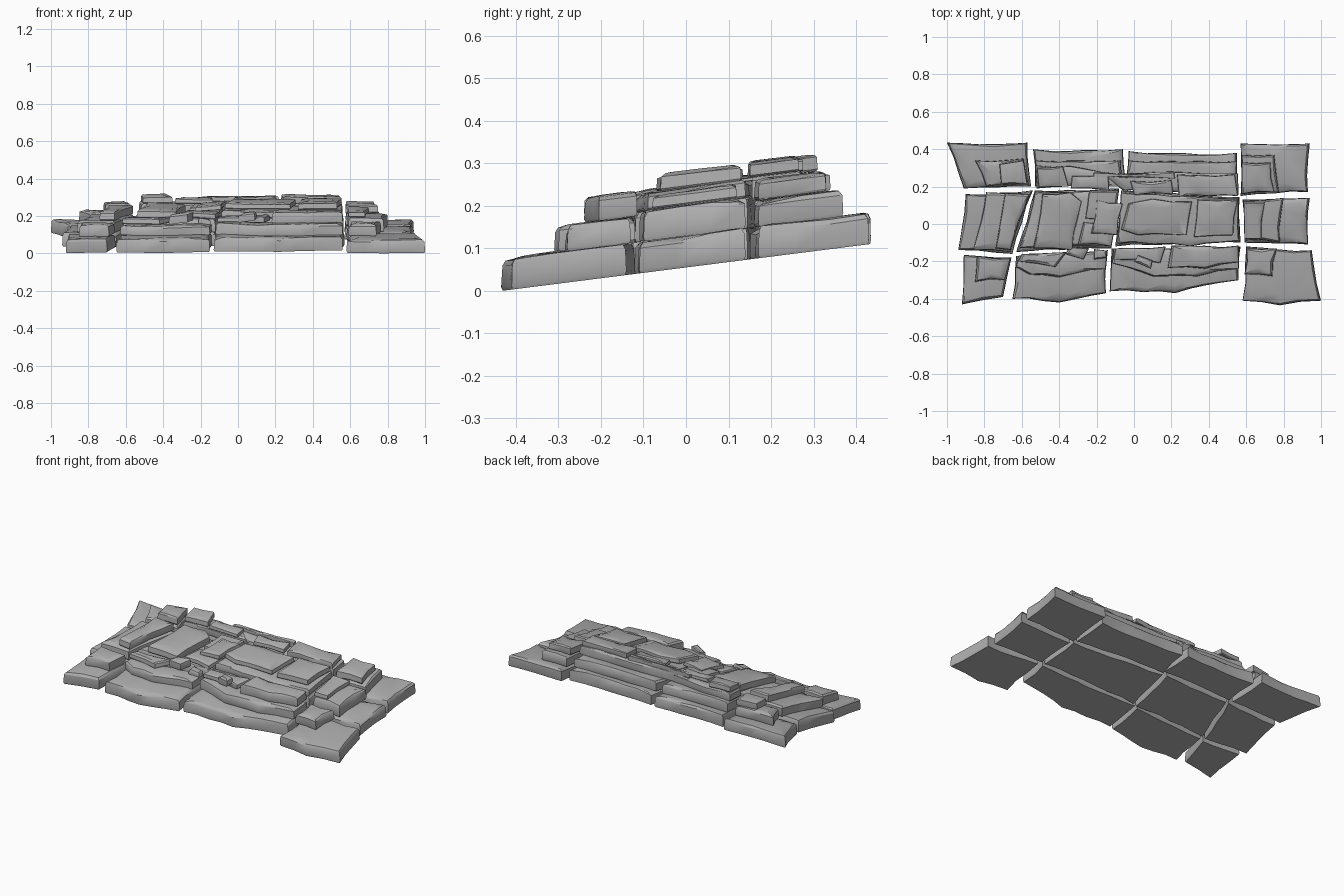
import bpy, bmesh, math, random
from mathutils import Vector, noise

random.seed(4)
SLOPE = 0.127                      # the whole pile leans up towards the back

stone_mat = bpy.data.materials.new("grey_stone")
stone_mat.diffuse_color = (0.42, 0.42, 0.42, 1)


def ground(y):
    return SLOPE * (y + 0.435)


def stone(name, pts, low, high, rough=0.006, lean=0.0):
    """Chipped slab: outline of (x, y) corners between two heights above the slope."""
    pts = [Vector((x, y, 0)) for x, y in pts]
    area = sum(a.x * b.y - b.x * a.y for a, b in zip(pts, pts[1:] + pts[:1]))
    if area < 0:
        pts.reverse()
    mid = sum(pts, Vector()) / len(pts)
    outline = []
    for a, b in zip(pts, pts[1:] + pts[:1]):
        n = max(1, round((b - a).length / 0.09))
        side = Vector((b.y - a.y, a.x - b.x, 0)).normalized()
        for i in range(n):
            p = a.lerp(b, i / n)
            if i:
                p -= side * random.uniform(0, rough * 1.6)
            outline.append(p)
    bm = bmesh.new()
    # rings: bottom, lower side, upper side, worn shoulder, inner top
    rings = []
    thick = high - low
    for t, inset in ((0, 0.004), (0.12, 0), (0.82, 0.003), (1, 0.013), (1.03, 0.045)):
        ring = []
        for p in outline:
            d = mid - p
            q = p + d.normalized() * min(inset * random.uniform(0.7, 1.3), d.length * 0.5)
            wob = noise.noise(Vector((q.x * 5, q.y * 5, high * 30))) * rough if t > 0.5 else 0
            z = ground(q.y) + low + thick * t + wob + lean * (q.x - mid.x)
            if t == 1:
                z -= random.choice((0, 0, 0.002, 0.008))
            ring.append(bm.verts.new((q.x, q.y, z)))
        rings.append(ring)
    n = len(outline)
    for r0, r1 in zip(rings, rings[1:]):
        for i in range(n):
            j = (i + 1) % n
            bm.faces.new((r0[i], r0[j], r1[j], r1[i]))
    bm.faces.new(rings[0][::-1])
    bm.faces.new(rings[-1])
    bmesh.ops.triangulate(bm, faces=[f for f in bm.faces if len(f.verts) > 4])
    bmesh.ops.recalc_face_normals(bm, faces=bm.faces)
    me = bpy.data.meshes.new(name)
    bm.to_mesh(me)
    bm.free()
    me.materials.append(stone_mat)
    ob = bpy.data.objects.new(name, me)
    bpy.context.collection.objects.link(ob)
    bpy.ops.object.select_all(action='DESELECT')
    ob.select_set(True)
    bpy.context.view_layer.objects.active = ob
    bpy.ops.object.shade_smooth_by_angle(angle=math.radians(32))
    return ob


def box(x0, y0, x1, y1, skew=0.012):
    """Slightly irregular four-cornered outline."""
    r = lambda: random.uniform(0, skew)
    return [(x0 + r(), y0 + r()), (x1 - r(), y0 + r()), (x1 - r(), y1 - r()), (x0 + r(), y1 - r())]


# Base course: three rows of four paving slabs
base = [
    [(-.92, -.43), (-.70, -.39), (-.655, -.18), (-.91, -.165)],
    [(-.65, -.40), (-.40, -.42), (-.15, -.37), (-.14, -.14), (-.63, -.17)],
    [(-.13, -.36), (.22, -.37), (.56, -.30), (.57, -.12), (-.12, -.13)],
    [(.58, -.41), (.78, -.435), (1, -.41), (.95, -.14), (.60, -.12)],
    [(-.94, -.14), (-.65, -.16), (-.54, .18), (-.90, .16)],
    [(-.63, -.15), (-.12, -.13), (-.08, .19), (-.53, .18)],
    [(-.10, -.12), (.57, -.10), (.565, .145), (-.06, .185)],
    [(.59, -.10), (.93, -.11), (.94, .14), (.58, .13)],
    [(-1, .435), (-.57, .435), (-.55, .20), (-.91, .19)],
    [(-.54, .40), (-.06, .40), (-.04, .21), (-.53, .20)],
    [(-.03, .39), (.26, .38), (.55, .38), (.56, .165), (-.05, .20)],
    [(.57, .43), (.94, .43), (.93, .17), (.57, .15)],
]
for i, p in enumerate(base):
    stone(f"base_slab_{i + 1}", p, 0, 0.072)

# Stepped stones on the left and right ends
stone("left_front_step", [(-.85, -.31), (-.69, -.30), (-.66, -.18), (-.84, -.17)], .074, .135)
stone("left_middle_step", [(-.86, -.14), (-.66, -.15), (-.55, .17), (-.79, .17)], .074, .135)
stone("left_middle_cap", [(-.74, -.13), (-.66, -.14), (-.56, .16), (-.69, .165)], .138, .185)
stone("left_back_step", [(-.85, .34), (-.59, .35), (-.56, .20), (-.79, .20)], .074, .135)
stone("left_back_cap", [(-.72, .32), (-.59, .34), (-.57, .21), (-.71, .21)], .138, .185)
stone("right_front_step", [(.59, -.27), (.74, -.28), (.765, -.13), (.60, -.13)], .074, .135)
stone("right_middle_step", [(.59, -.09), (.78, -.10), (.80, .14), (.585, .125)], .074, .145)
stone("right_middle_cap", [(.59, -.08), (.68, -.08), (.70, .12), (.585, .12)], .148, .18)
stone("right_back_step", [(.575, .37), (.75, .37), (.775, .17), (.575, .16)], .074, .135)
stone("right_back_cap", [(.575, .33), (.73, .33), (.75, .17), (.575, .16)], .138, .185)

# Front row, second and third courses
stone("front_left_course", [(-.63, -.23), (-.56, -.27), (-.40, -.285), (-.15, -.24), (-.14, -.14), (-.62, -.17)], .074, .125)
stone("front_left_ledge", [(-.62, -.20), (-.42, -.23), (-.36, -.15), (-.60, -.16)], .128, .16)
stone("front_right_course", [(-.12, -.21), (.10, -.28), (.34, -.28), (.56, -.24), (.565, -.12), (-.11, -.13)], .074, .133)
stone("front_right_cap", [(.18, -.235), (.38, -.24), (.56, -.205), (.56, -.115), (.20, -.115)], .136, .195)
stone("front_middle_cap", [(-.11, -.19), (.14, -.21), (.17, -.12), (-.10, -.13)], .136, .165)
stone("loose_rock_1", [(0, -.20), (.09, -.24), (.10, -.195), (.02, -.165)], .145, .19, lean=.2)
stone("loose_rock_2", [(-.37, -.16), (-.27, -.19), (-.24, -.13), (-.34, -.12)], .13, .18, lean=.15)
stone("loose_rock_3", box(-.22, -.19, -.14, -.13), .12, .155, lean=-.2)

# Middle row, second course upward
stone("middle_left_course", [(-.615, -.13), (-.12, -.12), (-.08, .185), (-.53, .175)], .074, .145)
stone("middle_left_cap", [(-.54, -.13), (-.33, -.14), (-.28, .12), (-.34, .17), (-.49, .16)], .148, .195)
stone("middle_left_filler", [(-.30, -.11), (-.12, -.12), (-.10, .0), (-.27, .01)], .148, .175, lean=-.06)
stone("middle_left_rear", [(-.26, .03), (-.10, .01), (-.08, .18), (-.24, .18)], .148, .19)
stone("middle_right_course", [(-.10, -.11), (.565, -.095), (.565, .145), (-.07, .18)], .074, .143)
stone("middle_right_slab", [(-.09, -.10), (.30, -.12), (.56, -.09), (.56, .14), (-.07, .17)], .146, .185)
stone("middle_tilted_slab", [(-.23, -.05), (-.09, -.06), (-.06, .11), (-.20, .13)], .18, .21, lean=.08)
stone("middle_main_cap", [(-.07, -.03), (.02, -.06), (.28, -.06), (.31, .12), (.10, .135), (-.03, .11)], .188, .222)
stone("middle_right_cap", [(.32, -.07), (.53, -.06), (.555, .13), (.34, .13)], .188, .225)

# Back row, second course upward
stone("back_left_course", [(-.53, .34), (-.07, .34), (-.05, .20), (-.52, .20)], .074, .135)
stone("back_left_slab", [(-.53, .315), (-.34, .31), (-.10, .27), (-.08, .20), (-.52, .19)], .138, .185)
stone("back_left_cap", [(-.52, .30), (-.38, .31), (-.35, .20), (-.51, .195)], .188, .225)
stone("back_left_small_cap", box(-.34, .18, -.13, .26), .188, .215)
stone("back_right_course", [(-.03, .34), (.55, .335), (.56, .16), (-.05, .19)], .074, .135)
stone("back_right_slab", [(-.21, .275), (.20, .28), (.555, .27), (.56, .155), (-.06, .18)], .138, .19)
stone("back_middle_cap", [(-.02, .23), (.20, .235), (.21, .16), (.0, .155)], .193, .222)
stone("back_right_cap", [(.23, .265), (.54, .265), (.555, .15), (.24, .145)], .193, .228)
stone("back_long_ledge", box(-.22, .235, .22, .28), .192, .218)
